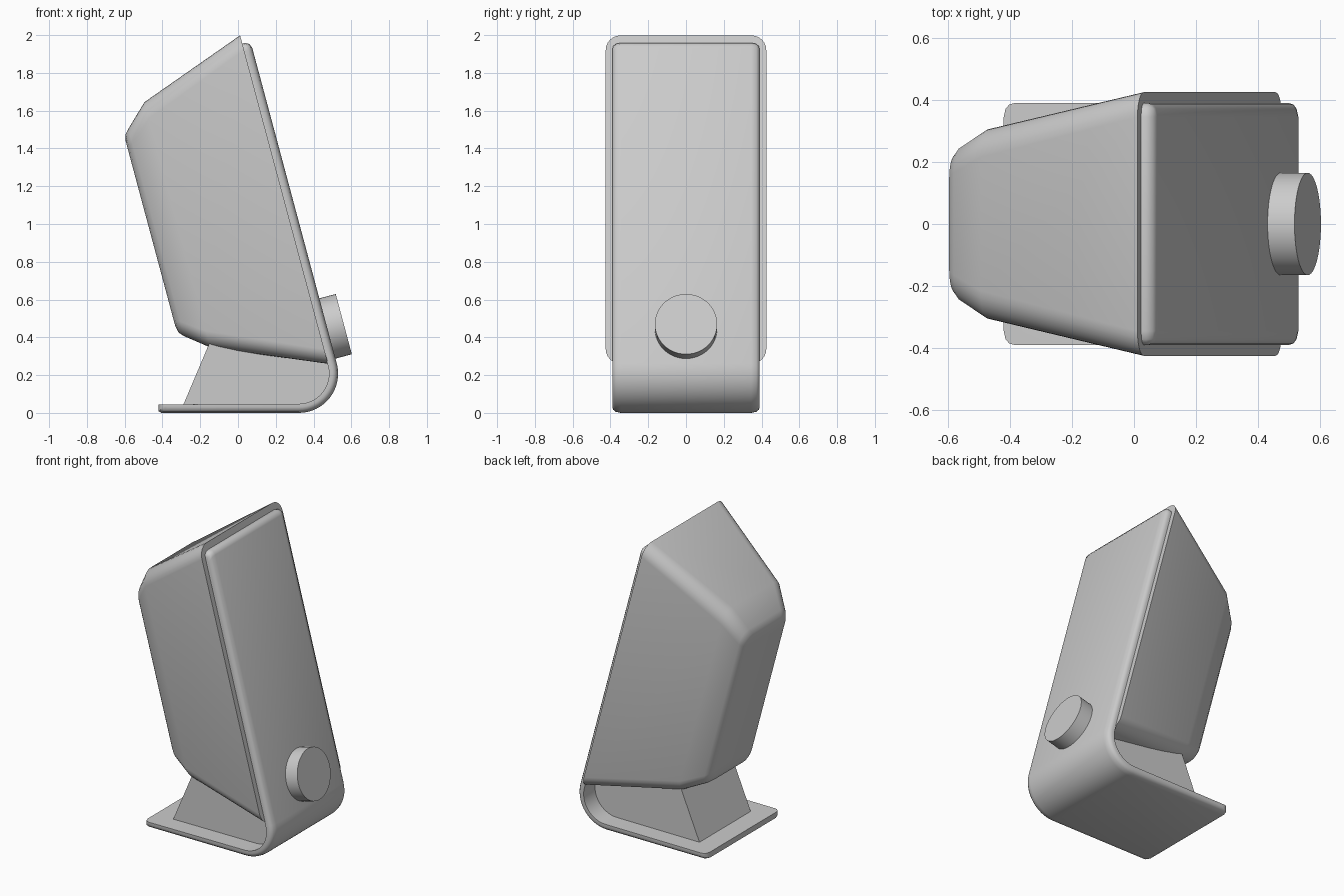
import bpy, bmesh, math
from mathutils import Vector, Matrix

if "Cube" in bpy.data.objects:
    bpy.data.objects.remove(bpy.data.objects["Cube"])

TILT = math.radians(15)
N = Vector((math.cos(TILT), 0, math.sin(TILT)))     # out of the front
T = Vector((-math.sin(TILT), 0, math.cos(TILT)))    # up along the front
P = Vector((0.477, 0, 0.26))                        # lower front edge of the body

grey = bpy.data.materials.new("grey plastic")
grey.diffuse_color = (0.6, 0.6, 0.6, 1)
grey.use_nodes = True
grey.node_tree.nodes["Principled BSDF"].inputs["Base Color"].default_value = grey.diffuse_color


def loft(name, rings, angle):
    """Skin closed rings of points, cap both ends."""
    bm = bmesh.new()
    vs = [[bm.verts.new(p) for p in r] for r in rings]
    n = len(vs[0])
    for a, b in zip(vs, vs[1:]):
        for i in range(n):
            j = (i + 1) % n
            bm.faces.new((a[i], a[j], b[j], b[i]))
    caps = [bm.faces.new(vs[0]), bm.faces.new(vs[-1])]
    bmesh.ops.recalc_face_normals(bm, faces=bm.faces[:])
    bmesh.ops.triangulate(bm, faces=caps)
    return finish(name, bm, angle)


def finish(name, bm, angle):
    me = bpy.data.meshes.new(name)
    bm.to_mesh(me)
    bm.free()
    me.materials.append(grey)
    ob = bpy.data.objects.new(name, me)
    bpy.context.collection.objects.link(ob)
    bpy.ops.object.select_all(action='DESELECT')
    ob.select_set(True)
    bpy.context.view_layer.objects.active = ob
    bpy.ops.object.shade_smooth_by_angle(angle=math.radians(angle))
    return ob


# Tapered cabinet: rounded rectangles stepping back from the tilted front
def rounded_rect(d, lo, hi, w, r, seg=6):
    pts = []
    for k, (sy, s) in enumerate([(1, hi), (-1, hi), (-1, lo), (1, lo)]):
        cy, cs = sy * (w - r), s - r if s == hi else s + r
        for i in range(seg + 1):
            a = math.radians(90 * (k + i / seg))
            q = P + T * (cs + r * math.sin(a)) - N * d
            pts.append(Vector((q.x, cy + r * math.cos(a), q.z)))
    return pts


loft("cabinet", [rounded_rect(0, 0, 1.8, 0.425, 0.08),
                 rounded_rect(0.58, 0.245, 1.59, 0.305, 0.09),
                 rounded_rect(0.70, 0.34, 1.475, 0.245, 0.08),
                 rounded_rect(0.722, 0.365, 1.45, 0.22, 0.07),
                 rounded_rect(0.73, 0.40, 1.415, 0.185, 0.05)], 60)

# Bent front panel that curls under into the foot
THICK, R, CX = 0.045, 0.208, 0.322


def arc(radius, steps=16):
    for i in range(steps + 1):
        a = TILT - math.radians(105) * i / steps
        yield Vector((CX + radius * math.cos(a), 0, R + radius * math.sin(a)))


def panel_ring(y, inset, end):
    """Closed profile; inset thins the outer side, end shortens both ends."""
    top, foot = 1.755 - end, -0.42 + end
    out = [P + T * top + N * min(0.015, THICK - inset),
           P + T * (top - 0.012) + N * min(0.036, THICK - inset - 0.002),
           P + T * (top - 0.035) + N * (THICK - inset)]
    out += list(arc(R - inset))
    out += [Vector((foot + 0.015, 0, inset)), Vector((foot, 0, inset + 0.008))]
    inner = [Vector((foot, 0, THICK))] + list(arc(R - THICK - 0.003))[::-1]
    inner += [P + T * top - N * 0.003]
    return [Vector((p.x, y, p.z)) for p in out + inner]


half = [(0.39, 0.03, 0.035), (0.385, 0.016, 0.018), (0.372, 0.006, 0.006), (0.345, 0, 0)]
loft("front_panel_and_foot",
     [panel_ring(y, i, e) for y, i, e in half] +
     [panel_ring(-y, i, e) for y, i, e in half[::-1]], 40)

# Neck block between foot and cabinet
neck = [Vector((-0.295, 0, 0.03)), Vector((-0.13, 0, 0.42)),
        Vector((0.36, 0, 0.34)), Vector((0.46, 0, 0.30))] + list(arc(R - 0.03))
loft("neck", [[Vector((p.x, y, p.z)) for p in neck] for y in (0.27, -0.27)], 30)

# Round knob on the front panel
bm = bmesh.new()
centre = Vector((0.56, 0, 0.47)) - N * 0.065
bmesh.ops.create_cone(bm, cap_ends=True, segments=48, radius1=0.165, radius2=0.165, depth=0.13,
                      matrix=Matrix.Translation(centre) @ Matrix.Rotation(math.pi / 2 - TILT, 4, 'Y'))
finish("knob", bm, 40)
